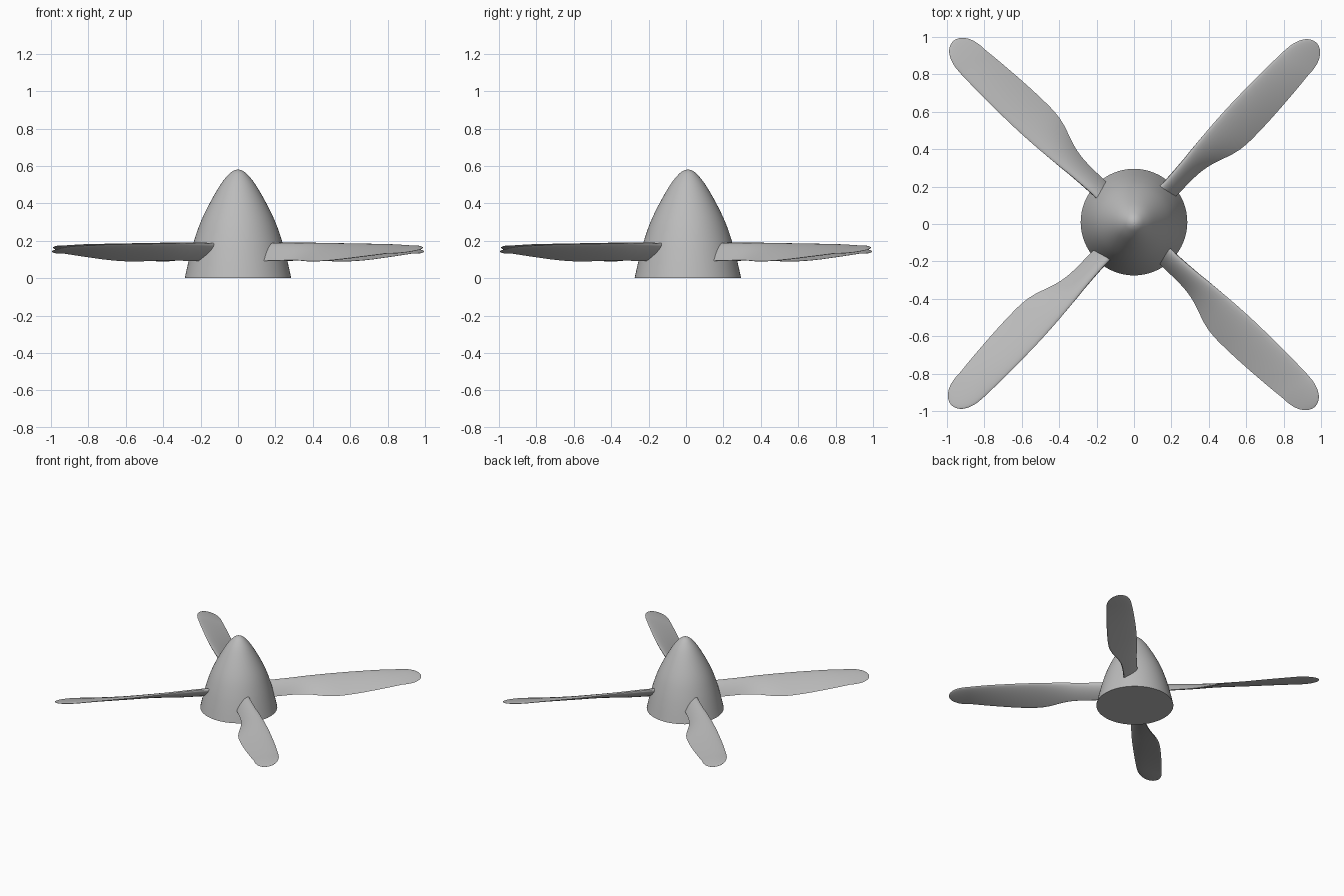
import bpy, bmesh, math
from mathutils import Vector

cube = bpy.data.objects.get("Cube")
if cube:
    bpy.data.objects.remove(cube, do_unlink=True)

grey = bpy.data.materials.new("plain_grey")
grey.use_nodes = True
grey.diffuse_color = (0.5, 0.5, 0.5, 1)
grey.node_tree.nodes["Principled BSDF"].inputs["Base Color"].default_value = (0.5, 0.5, 0.5, 1)


def smooth_path(points, steps):
    """Catmull-Rom samples through tuples of numbers."""
    pts = [Vector(p) for p in points]
    out = []
    for i in range(len(pts) - 1):
        a, b = pts[max(i - 1, 0)], pts[i]
        c, d = pts[i + 1], pts[min(i + 2, len(pts) - 1)]
        for k in range(steps):
            t = k / steps
            out.append(0.5 * (2 * b + (c - a) * t + (2 * a - 5 * b + 4 * c - d) * t ** 2
                              + (3 * b - a - 3 * c + d) * t ** 3))
    return out + [pts[-1]]


def loft(name, rings):
    """Skin closed rings of equal length and cap both ends."""
    bm = bmesh.new()
    loops = [[bm.verts.new(p) for p in ring] for ring in rings]
    n = len(loops[0])
    for a, b in zip(loops, loops[1:]):
        for i in range(n):
            j = (i + 1) % n
            bm.faces.new((a[i], a[j], b[j], b[i]))
    bm.faces.new(loops[0][::-1])
    bm.faces.new(loops[-1])
    bmesh.ops.recalc_face_normals(bm, faces=bm.faces)
    mesh = bpy.data.meshes.new(name)
    bm.to_mesh(mesh)
    bm.free()
    mesh.materials.append(grey)
    return mesh


def place(name, mesh, angle=0, y=0):
    obj = bpy.data.objects.new(name, mesh)
    bpy.context.collection.objects.link(obj)
    obj.rotation_euler.z = angle
    obj.location.y = y
    return obj


def shade(obj):
    bpy.ops.object.select_all(action="DESELECT")
    obj.select_set(True)
    bpy.context.view_layer.objects.active = obj
    bpy.ops.object.shade_smooth_by_angle(angle=math.radians(40))


# Spinner: bullet-shaped body of revolution with a flat base
profile = [(0.285, 0), (0.262, 0.1), (0.235, 0.2), (0.2, 0.3), (0.152, 0.4),
           (0.094, 0.5), (0.05, 0.555), (0.022, 0.576), (0.002, 0.581)]
sides = 64
spinner_rings = [[(r * math.cos(math.tau * i / sides), r * math.sin(math.tau * i / sides), z)
                  for i in range(sides)] for r, z in smooth_path(profile, 4)]
shade(place("spinner", loft("spinner", spinner_rings), y=0.01))

# Blade stations: distance, leading offset, trailing offset, leading z, trailing z
stations = [(0.15, 0.042, 0.05, 0.185, 0.09), (0.28, 0.045, 0.052, 0.187, 0.092),
            (0.42, 0.055, 0.052, 0.187, 0.095), (0.52, 0.066, 0.068, 0.187, 0.095),
            (0.68, 0.08, 0.118, 0.185, 0.09), (0.85, 0.088, 0.123, 0.183, 0.097),
            (1.07, 0.09, 0.11, 0.18, 0.117), (1.22, 0.087, 0.096, 0.174, 0.132)]
half = 12
chord = [0.5 - 0.5 * math.cos(math.pi * i / half) for i in range(half + 1)]


def section(dist, lead, trail, z_lead, z_trail, thick):
    """Aerofoil ring with a round leading edge, running along +x."""
    front, back = Vector((dist, lead, z_lead)), Vector((dist, -trail, z_trail))
    normal = Vector((1, 0, 0)).cross(front - back).normalized()
    ring = []
    for sign, us in ((1, chord), (-1, chord[-2:0:-1])):
        for u in us:
            depth = thick * (1.3 * math.sqrt(u) * (1 - u) + 0.06 * u)
            ring.append(front.lerp(back, u) + normal * sign * depth)
    return ring


rings = []
for s, lead, trail, zl, zt in smooth_path(stations, 4):
    rings.append(section(s, lead, trail, zl, zt, 0.04 - 0.022 * (s - 0.15)))

# Rounded blade tip
end = stations[-1]
for i in range(1, 11):
    t = math.sin(math.pi / 2 * i / 10)
    width = max((1 - t ** 2.3) ** 0.5, 0.04)
    mid, span = -0.005, 0.091 * width
    rings.append(section(end[0] + 0.155 * t, mid + span, span - mid,
                         0.153 + 0.021 * width, 0.153 - 0.021 * width, 0.0165 * width))

blade = loft("blade", rings)
for i, name in enumerate(("back_left", "back_right", "front_right", "front_left")):
    shade(place(name + "_blade", blade, angle=math.pi / 4 + i * math.pi / 2))
